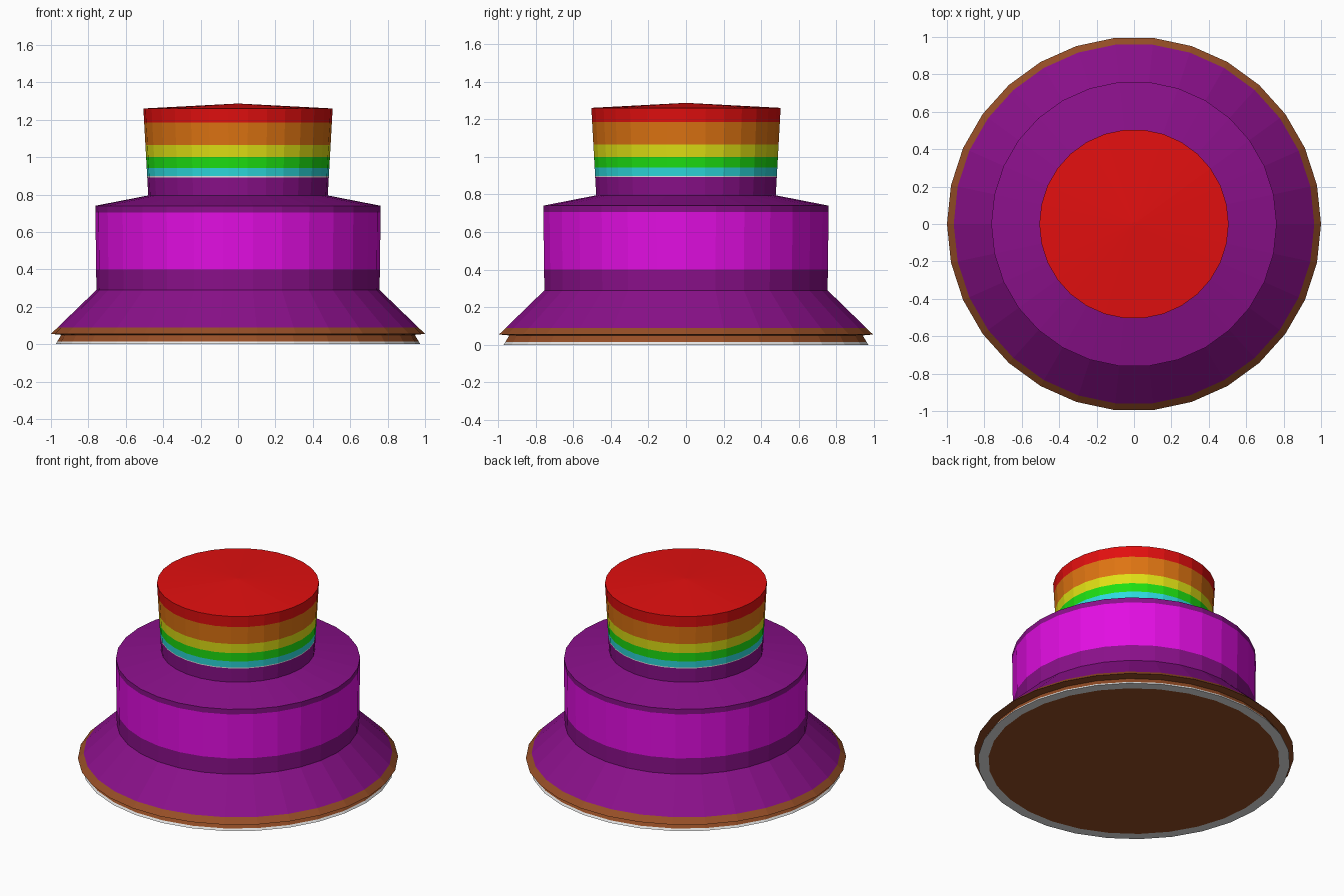
import bpy, bmesh, math

if "Cube" in bpy.data.objects:
    bpy.data.objects.remove(bpy.data.objects["Cube"])

SIDES = 30


def srgb(c):
    c /= 255
    return c / 12.92 if c <= 0.04045 else ((c + 0.055) / 1.055) ** 2.4


def material(name, r, g, b):
    m = bpy.data.materials.new(name)
    m.diffuse_color = (srgb(r), srgb(g), srgb(b), 1)
    m.use_nodes = True
    m.node_tree.nodes["Principled BSDF"].inputs["Base Color"].default_value = m.diffuse_color
    return m


MATS = {n: material(n, *c) for n, c in {
    "white": (232, 232, 232), "brown": (150, 78, 38), "purple": (138, 16, 138),
    "magenta": (226, 14, 226), "red": (226, 15, 15), "orange": (222, 116, 18),
    "yellow": (224, 224, 20), "green": (30, 224, 18), "cyan": (45, 218, 222),
}.items()}


def lathe(name, start, bands, cap=None):
    """Turn a profile; each band is (radius, z, colour) reached from the point before.
    cap closes the 'start' or 'end' ring."""
    used = list(dict.fromkeys(b[2] for b in bands))
    bm = bmesh.new()

    def ring(r, z):
        return [bm.verts.new((r * math.cos(2 * math.pi * i / SIDES),
                              r * math.sin(2 * math.pi * i / SIDES), z))
                for i in range(SIDES)]

    first = last = ring(*start)
    for r, z, colour in bands:
        new = ring(r, z)
        for i in range(SIDES):
            j = (i + 1) % SIDES
            f = bm.faces.new((last[i], last[j], new[j], new[i]))
            f.material_index = used.index(colour)
        last = new
    if cap == "start":
        bm.faces.new(first[::-1]).material_index = used.index(bands[0][2])
    elif cap == "end":
        bm.faces.new(last).material_index = used.index(bands[-1][2])
    mesh = bpy.data.meshes.new(name)
    bm.to_mesh(mesh)
    bm.free()
    for colour in used:
        mesh.materials.append(MATS[colour])
    ob = bpy.data.objects.new(name, mesh)
    bpy.context.collection.objects.link(ob)
    return ob


def wall(r0, z0, r1, z1, stripes):
    """Straight wall split into coloured stripes, given as (top z, colour)."""
    return [(r0 + (r1 - r0) * (z - z0) / (z1 - z0), z, c) for z, c in stripes]


# Foot: brown underside, pale rim, brown side up to the overhanging lip
lathe("foot", (0.91, 0.0),
      [(0.91, 0.0, "brown"), (0.975, 0.0, "white")][1:]
      + wall(0.975, 0, 0.945, 0.05, [(0.014, "white"), (0.05, "brown")])
      + [(1.0, 0.055, "brown")])
lathe("foot_underside", (0.91, 0.0), [(0.0001, 0.0, "brown")]).data.flip_normals()

# Flared skirt with brown edge
lathe("skirt", (1.0, 0.055),
      wall(1.0, 0.055, 0.757, 0.29, [(0.09, "brown"), (0.29, "purple")]))

# Wide lower tier and its sloping shoulder
lathe("lower_tier", (0.757, 0.29),
      wall(0.757, 0.29, 0.763, 0.74,
           [(0.40, "purple"), (0.705, "magenta"), (0.74, "purple")])
      + [(0.48, 0.795, "purple")])

# Narrow striped upper tier with a shallow conical lid
lathe("upper_tier", (0.48, 0.795),
      wall(0.48, 0.795, 0.506, 1.26,
           [(0.892, "purple"), (0.898, "white"), (0.942, "cyan"), (1.0, "green"),
            (1.065, "yellow"), (1.185, "orange"), (1.26, "red")])
      + [(0.012, 1.286, "red")], cap="end")
